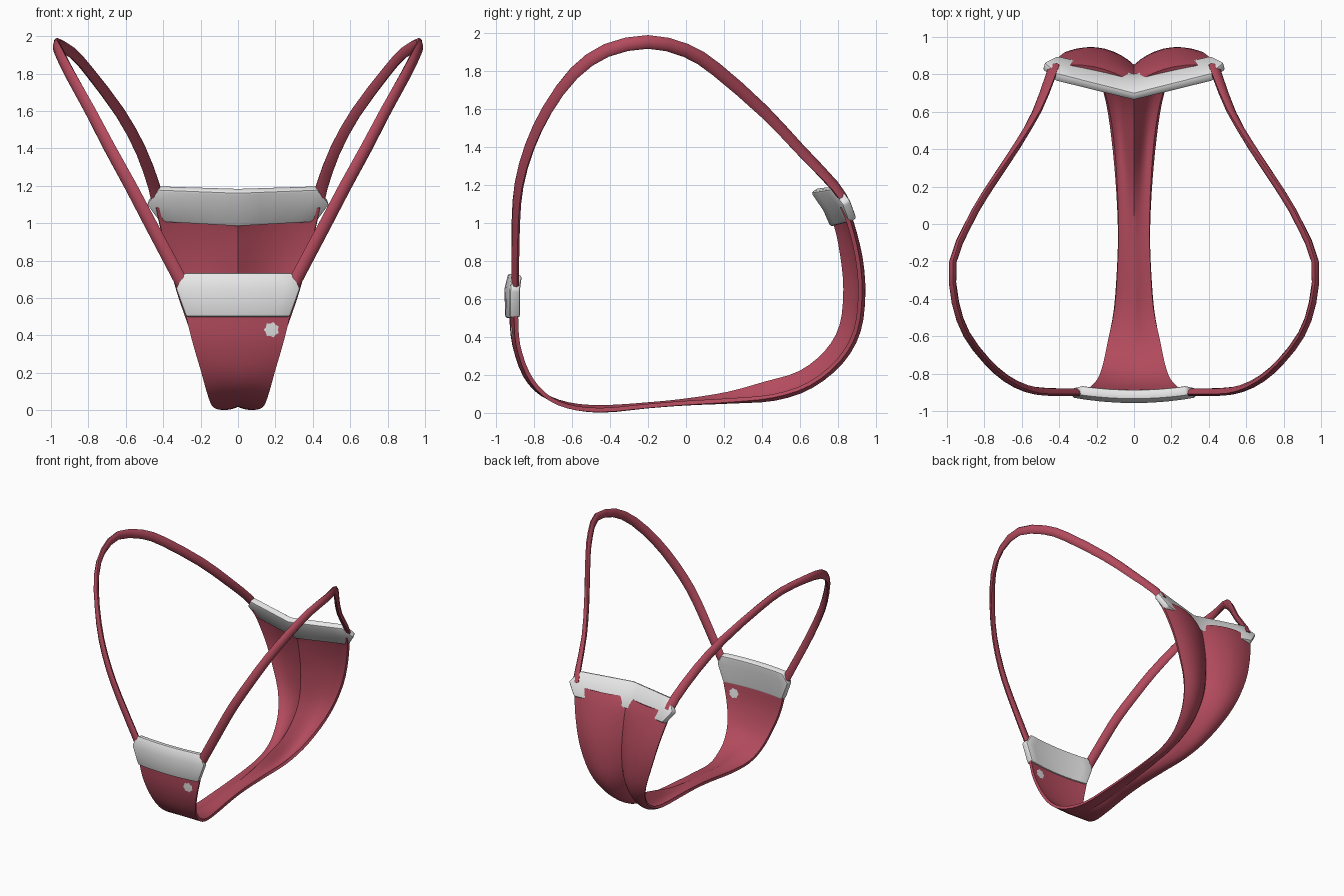
import bpy, bmesh, math
from mathutils import Vector

default = bpy.data.objects.get("Cube")
if default:
    bpy.data.objects.remove(default)


def material(name, rgb):
    m = bpy.data.materials.new(name)
    m.use_nodes = True
    m.diffuse_color = (*rgb, 1)
    m.node_tree.nodes["Principled BSDF"].inputs["Base Color"].default_value = (*rgb, 1)
    return m


RED = material("rose red fabric", (0.45, 0.07, 0.11))
WHITE = material("white trim", (0.8, 0.8, 0.8))


def finish(name, bm, mat, mods=(), angle=40):
    """Turn a bmesh into an object, apply its modifiers and shade it."""
    bmesh.ops.recalc_face_normals(bm, faces=bm.faces)
    mesh = bpy.data.meshes.new(name)
    bm.to_mesh(mesh)
    bm.free()
    mesh.materials.append(mat)
    ob = bpy.data.objects.new(name, mesh)
    bpy.context.collection.objects.link(ob)
    bpy.ops.object.select_all(action="DESELECT")
    ob.select_set(True)
    bpy.context.view_layer.objects.active = ob
    for kind, settings in mods:
        mod = ob.modifiers.new(kind.title(), kind)
        for key, value in settings.items():
            setattr(mod, key, value)
        bpy.ops.object.modifier_apply(modifier=mod.name)
    bpy.ops.object.shade_smooth_by_angle(angle=math.radians(angle))
    return ob


def smooth_path(rows, steps):
    """Catmull-Rom interpolation of rows of numbers."""
    if steps == 1:
        return rows
    out = []
    last = len(rows) - 1
    for i in range(last):
        quad = [rows[max(i - 1, 0)], rows[i], rows[i + 1], rows[min(i + 2, last)]]
        for s in range(steps):
            t = s / steps
            out.append([b + t / 2 * (c - a + t * (2*a - 5*b + 4*c - d + t * (3 * (b - c) + d - a)))
                        for a, b, c, d in zip(*quad)])
    return out + [rows[-1]]


def skin(bm, rings, closed=False):
    """Join successive rows of points with quads."""
    grid = [[bm.verts.new(p) for p in ring] for ring in rings]
    n = len(grid[0])
    for a, b in zip(grid, grid[1:]):
        for j in range(n if closed else n - 1):
            k = (j + 1) % n
            bm.faces.new((a[j], a[k], b[k], b[j]))
    return grid


def sheet(name, stations, shape, mat, thick, steps=1, cols=8, bevel=0):
    """Loft a cross-section between a centre line and a side line."""
    bm = bmesh.new()
    rings = []
    for cy, cz, sy, sz, width, fold in smooth_path(stations, steps):
        ring = []
        for j in range(-cols, cols + 1):
            u = j / cols
            f = shape(abs(u), fold)
            ring.append((width * u, cy + (sy - cy) * f, cz + (sz - cz) * f))
        rings.append(ring)
    skin(bm, rings)
    mods = [("SOLIDIFY", dict(thickness=thick, offset=0))]
    if bevel:
        mods.append(("BEVEL", dict(width=bevel, segments=2, limit_method="ANGLE",
                                   angle_limit=math.radians(40))))
    return finish(name, bm, mat, mods)


# Main fabric panel: rounded in front, folded along the middle at the back
# Each row: centre y, centre z, side y, side z, half width, amount of fold
panel_rows = [
    (-.925, .6, -.895, .6, .29, 0), (-.92, .5, -.895, .5, .275, 0),
    (-.905, .36, -.885, .36, .24, 0), (-.85, .2, -.835, .21, .195, 0),
    (-.76, .1, -.75, .1, .165, .3), (-.62, .045, -.63, .035, .14, .6),
    (-.44, .03, -.45, .012, .105, 1), (-.2, .045, -.2, .035, .088, 1),
    (0, .065, 0, .05, .085, 1), (.22, .1, .24, .06, .095, 1),
    (.42, .155, .47, .075, .115, 1), (.6, .21, .66, .14, .145, 1),
    (.74, .32, .82, .27, .195, 1), (.82, .46, .91, .43, .255, 1),
    (.84, .65, .935, .63, .325, 1), (.825, .82, .92, .82, .375, 1),
    (.79, .99, .875, 1, .42, 1), (.74, 1.07, .84, 1.09, .44, 1)]


def panel_shape(u, fold):
    lobe = 1 - (1 - u / .7) ** 2
    return lobe * fold + u * u * (1 - fold)


panel = sheet("fabric_panel", panel_rows, panel_shape, RED, .022, steps=3)

# Front and back waistbands with slanted ends
sheet("front_waistband", [(-.925, .5, -.9, .5, .275, 0), (-.93, .65, -.9, .65, .33, 0),
                          (-.91, .73, -.89, .73, .285, 0)],
      lambda u, fold: u * u, WHITE, .055, cols=4, bevel=.014)
sheet("back_waistband", [(.785, .99, .88, 1.015, .415, 0), (.745, 1.08, .845, 1.11, .485, 0),
                         (.68, 1.175, .785, 1.19, .42, 0)],
      lambda u, fold: u, WHITE, .05, cols=4, bevel=.014)

# Flat side straps arching over the hips
strap_rows = [
    (.3, -.9, .68), (.47, -.897, 1), (.575, -.88, 1.2), (.685, -.825, 1.4),
    (.79, -.73, 1.6), (.895, -.59, 1.79), (.955, -.42, 1.91), (.968, -.2, 1.955),
    (.885, 0, 1.91), (.795, .16, 1.81), (.63, .41, 1.59), (.52, .6, 1.39),
    (.45, .78, 1.2), (.43, .84, 1.11)]
path = [Vector(p) for p in smooth_path(strap_rows, 2)]
bm = bmesh.new()
rings = []
for i, p in enumerate(path):
    along = (path[min(i + 1, len(path) - 1)] - path[max(i - 1, 0)]).normalized()
    wide = along.cross(Vector((p.x, p.y * 1.3, 0))).normalized()
    thin = along.cross(wide)
    rings.append([p + wide * .036 * math.cos(a) + thin * .02 * math.sin(a)
                  for a in (math.tau * k / 8 for k in range(8))])
grid = skin(bm, rings, closed=True)
bm.faces.new(grid[0])
bm.faces.new(grid[-1])
finish("side_straps", bm, RED, [("MIRROR", dict(use_axis=(True, False, False)))], 60)

# Small blob-shaped patch on both faces of the front panel
bpy.context.view_layer.update()
for name, start, direction in (("outer_patch", -2, 1), ("inner_patch", 0, -1)):
    bm = bmesh.new()
    rim = []
    for k in range(14):
        a = math.tau * k / 14
        r = .042 if k % 2 else .034
        origin = Vector((.18 + r * math.cos(a), start, .43 + r * math.sin(a)))
        hit, spot, normal, _ = panel.ray_cast(origin, Vector((0, direction, 0)))
        rim.append(bm.verts.new(spot - Vector((0, direction * .004, 0))))
    centre = bm.verts.new(sum((v.co for v in rim), Vector()) / len(rim)
                          - Vector((0, direction * .001, 0)))
    for k, v in enumerate(rim):
        bm.faces.new((v, rim[(k + 1) % len(rim)], centre))
    finish(name, bm, WHITE)
